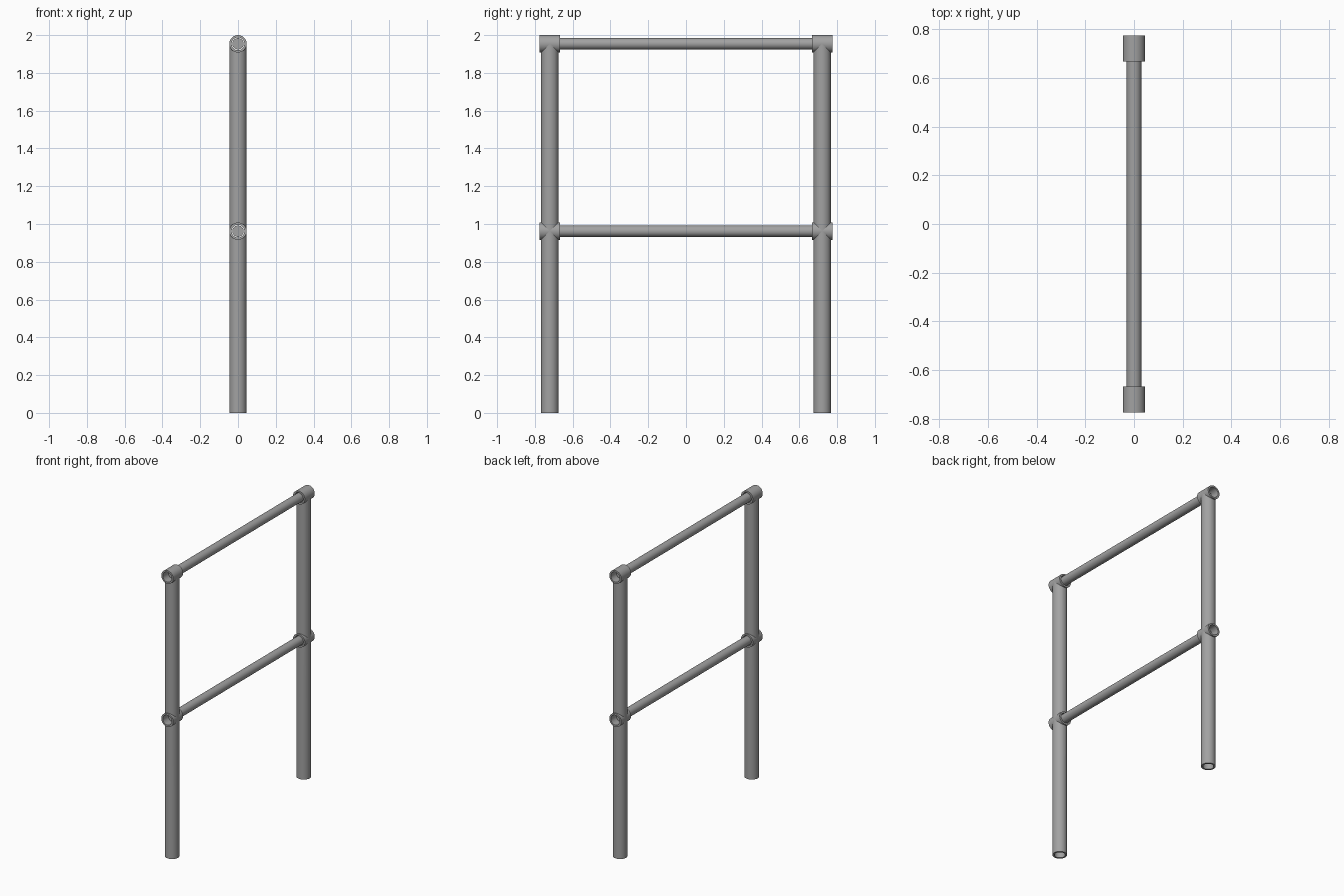
import bpy, bmesh, math
from mathutils import Matrix

cube = bpy.data.objects.get("Cube")
if cube:
    bpy.data.objects.remove(cube, do_unlink=True)

POST_Y, POST_R, BORE_R, RAIL_R = 0.721, 0.046, 0.034, 0.03
SOCKET_LENGTH = 0.108
HEIGHTS = {"middle": 0.962, "top": 1.954}
ALONG_Y = Matrix.Rotation(math.radians(90), 4, "X")

steel = bpy.data.materials.new("steel grey")
steel.use_nodes = True
grey = (0.36, 0.36, 0.36, 1)
steel.diffuse_color = grey
steel.node_tree.nodes["Principled BSDF"].inputs["Base Color"].default_value = grey


def activate(obj):
    bpy.ops.object.select_all(action="DESELECT")
    obj.select_set(True)
    bpy.context.view_layer.objects.active = obj


def lathe(name, outline, location, turn=Matrix()):
    """Spin a closed (radius, height) outline into a round part."""
    bm = bmesh.new()
    verts = [bm.verts.new((r, 0, h)) for r, h in outline]
    edges = [bm.edges.new((v, verts[i - 1])) for i, v in enumerate(verts)]
    bmesh.ops.spin(bm, geom=verts + edges, cent=(0, 0, 0), axis=(0, 0, 1),
                   angle=math.tau, steps=40, use_merge=True)
    bmesh.ops.remove_doubles(bm, verts=bm.verts, dist=1e-5)
    axis_edges = [e for e in bm.edges if not e.link_faces]
    bmesh.ops.delete(bm, geom=axis_edges, context="EDGES")
    bmesh.ops.recalc_face_normals(bm, faces=bm.faces)
    mesh = bpy.data.meshes.new(name)
    bm.to_mesh(mesh)
    bm.free()
    obj = bpy.data.objects.new(name, mesh)
    bpy.context.collection.objects.link(obj)
    mesh.transform(turn)
    obj.location = location
    mesh.materials.append(steel)
    return obj


def tube(name, outer, inner, low, high, location, turn=Matrix()):
    outline = [(inner, low), (outer, low), (outer, high), (inner, high)]
    return lathe(name, outline, location, turn)


def smooth(obj):
    activate(obj)
    bpy.ops.object.shade_smooth_by_angle(angle=math.radians(35))


# Hollow posts, with the socket bores drilled through them
for side, y in (("front", -POST_Y), ("back", POST_Y)):
    post = tube(side + "_post", POST_R, BORE_R, 0, HEIGHTS["top"], (0, y, 0))
    for level, z in HEIGHTS.items():
        cutter = tube("bore_cutter", BORE_R + 0.004, 0, -0.2, 0.2, (0, y, z), ALONG_Y)
        cutter.hide_render = True
        drill = post.modifiers.new("bore", "BOOLEAN")
        drill.operation, drill.solver, drill.object = "DIFFERENCE", "EXACT", cutter
        activate(post)
        bpy.ops.object.modifier_apply(modifier=drill.name)
        bpy.data.objects.remove(cutter, do_unlink=True)

        # Open socket around the rail end
        half = SOCKET_LENGTH / 2
        smooth(tube(f"{side}_{level}_socket", POST_R, BORE_R, -half, half,
                    (0, y, z), ALONG_Y))
    smooth(post)

# Rails running between the sockets
for level, z in HEIGHTS.items():
    smooth(tube(level + "_rail", RAIL_R, 0, -POST_Y, POST_Y, (0, 0, z), ALONG_Y))
